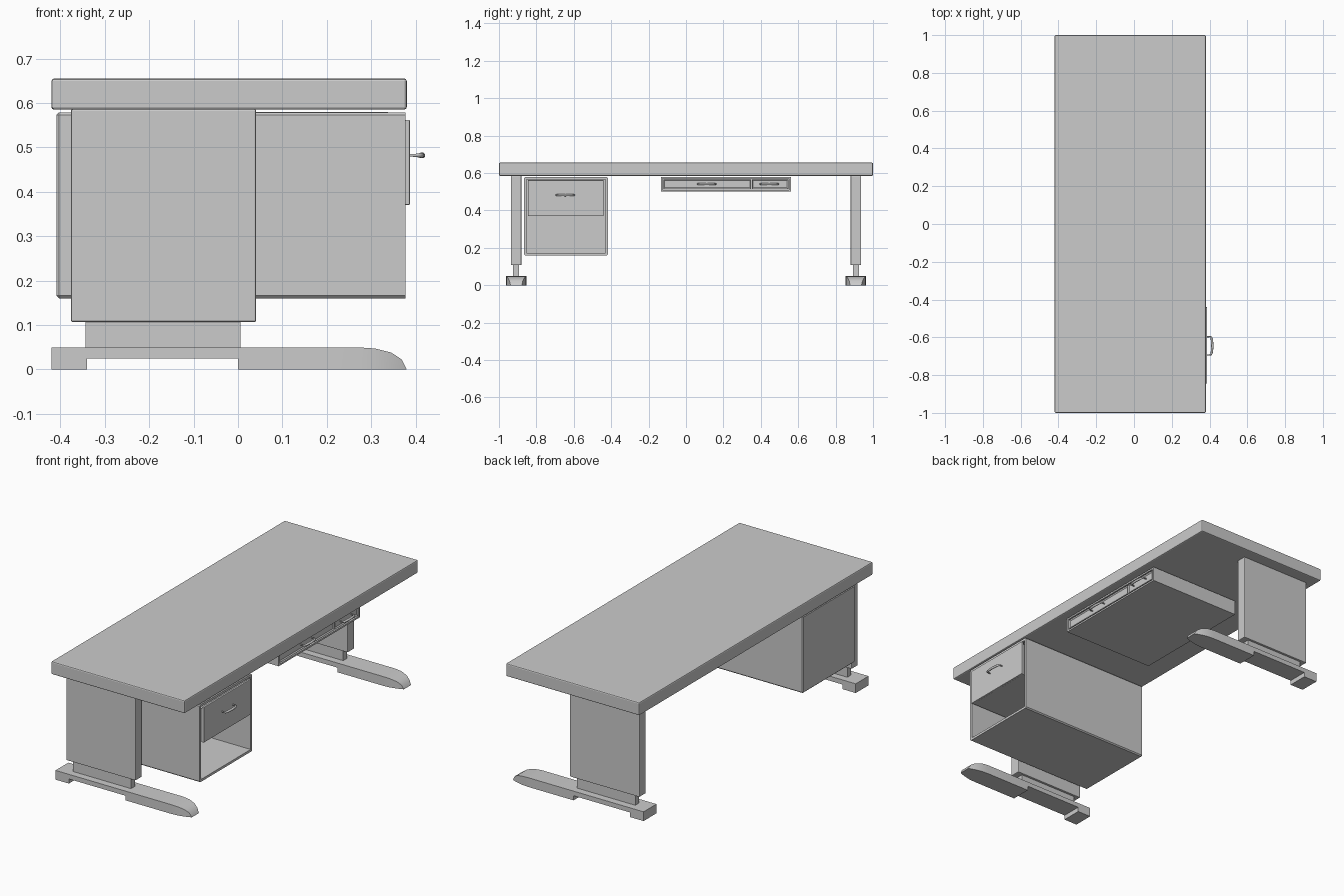
import bpy, bmesh

if "Cube" in bpy.data.objects:
    bpy.data.objects.remove(bpy.data.objects["Cube"])


def finish(name, bm, smooth=False):
    bmesh.ops.recalc_face_normals(bm, faces=bm.faces)
    me = bpy.data.meshes.new(name)
    bm.to_mesh(me)
    bm.free()
    ob = bpy.data.objects.new(name, me)
    bpy.context.collection.objects.link(ob)
    if smooth:
        bpy.context.view_layer.objects.active = ob
        ob.select_set(True)
        bpy.ops.object.shade_smooth_by_angle(angle=0.6)
        ob.select_set(False)
    return ob


def cube(x, y, z):
    bm = bmesh.new()
    bmesh.ops.create_cube(bm, size=1)
    for v in bm.verts:
        v.co = [r[0] + (c + 0.5) * (r[1] - r[0]) for c, r in zip(v.co, (x, y, z))]
    return bm


def box(name, x, y, z, bevel=0.0):
    ob = finish(name, cube(x, y, z))
    if bevel:
        m = ob.modifiers.new("edge", 'BEVEL')
        m.width = bevel
        m.segments = 2
    return ob


def open_shell(name, x, y, z, wall, axis=(1, 0, 0), bevel=0.0):
    """Box hollowed out through the face that looks along axis."""
    bm = cube(x, y, z)
    bm.normal_update()
    face = max(bm.faces, key=lambda f: sum(a * b for a, b in zip(f.normal, axis)))
    if bevel:
        edges = [e for e in bm.edges if e not in face.edges[:]]
        bmesh.ops.bevel(bm, geom=edges, offset=bevel, segments=1,
                        affect='EDGES', profile=0.5)
        bm.normal_update()
        face = max((f for f in bm.faces if f.normal.dot(axis_vec(axis)) > 0.99),
                   key=lambda f: f.calc_area())
    depth = {0: x, 1: y, 2: z}[axis.index(1)]
    bmesh.ops.inset_region(bm, faces=[face], thickness=wall)
    ext = bmesh.ops.extrude_discrete_faces(bm, faces=[face])
    move = -axis_vec(axis) * (depth[1] - depth[0] - wall)
    bmesh.ops.translate(bm, verts=ext['faces'][0].verts[:], vec=move)
    return finish(name, bm)


def axis_vec(axis):
    from mathutils import Vector
    return Vector(axis)


def handle(name, x, y, z):
    """Bowed pull, thicker along its grip."""
    pts = [(0, -.048, .003), (.012, -.049, .0035), (.021, -.046, .005),
           (.025, -.035, .006), (.028, 0, .0065)]
    pts += [(a, -b, r) for a, b, r in pts[-2::-1]]
    cu = bpy.data.curves.new(name, 'CURVE')
    cu.dimensions = '3D'
    cu.bevel_depth = 1
    cu.bevel_resolution = 3
    cu.use_fill_caps = True
    sp = cu.splines.new('POLY')
    sp.points.add(len(pts) - 1)
    for p, (a, b, r) in zip(sp.points, pts):
        p.co = (x + a, y + b, z, 1)
        p.radius = r
    sp.use_smooth = True
    bpy.context.collection.objects.link(bpy.data.objects.new(name, cu))


def foot(name, yc):
    """Side profile extruded across, then narrowed toward the toe."""
    prof = [(-.42, 0), (-.42, .05), (.27, .05), (.31, .047), (.345, .038),
            (.368, .023), (.38, 0), (0, 0), (0, .025), (-.34, .025), (-.34, 0)]
    half = 0.055
    bm = bmesh.new()
    f = bm.faces.new([bm.verts.new((x, -half, z)) for x, z in prof])
    ext = bmesh.ops.extrude_face_region(bm, geom=[f])
    bmesh.ops.translate(bm, vec=(0, 2 * half, 0),
                        verts=[g for g in ext['geom'] if isinstance(g, bmesh.types.BMVert)])
    for x in (0, .27, .31, .345, .368):
        bmesh.ops.bisect_plane(bm, geom=bm.verts[:] + bm.edges[:] + bm.faces[:],
                               plane_co=(x, 0, 0), plane_no=(1, 0, 0), dist=1e-5)
    for v in bm.verts:
        t = max(0, (v.co.x - .27) / .11)
        v.co.y = v.co.y * (1 - .45 * t * t) + yc
    finish(name, bm, smooth=True)


# Table top
box("table_top", (-.42, .38), (-1, 1), (.585, .655), .006)

# Lifting legs and feet at both ends
for side, s in (("left", -1), ("right", 1)):
    yc = s * .908
    foot(side + "_foot", yc)
    box(side + "_inner_column", (-.343, .006), (yc - .016, yc + .016), (.045, .2))
    box(side + "_outer_column", (-.376, .041), (yc - .028, yc + .028), (.107, .586), .004)

# Hanging cabinet with one drawer above an open compartment
open_shell("cabinet", (-.409, .377), (-.866, -.417), (.16, .579), .014, bevel=.006)
open_shell("cabinet_drawer", (-.37, .377), (-.842, -.443), (.37, .55), .01, axis=(0, 0, 1))
box("cabinet_drawer_front", (.375, .387), (-.845, -.44), (.37, .562), .003)
handle("cabinet_drawer_handle", .387, -.645, .482)

# Shallow under-desk tray with two small drawers
open_shell("tray_case", (-.21, .338), (-.134, .561), (.50, .58), .013)
for name, y0, y1 in (("wide", -.12, .348), ("narrow", .352, .547)):
    bm = cube((-.19, .336), (y0, y1), (.515, .566))
    bm.normal_update()
    front = [f for f in bm.faces if f.normal.x > .9]
    bmesh.ops.inset_region(bm, faces=front, thickness=.009)
    bmesh.ops.translate(bm, verts=front[0].verts[:], vec=(-.005, 0, 0))
    finish(name + "_tray_drawer", bm)
    handle(name + "_tray_drawer_handle", .331, (y0 + y1) / 2 - .004, .541)
